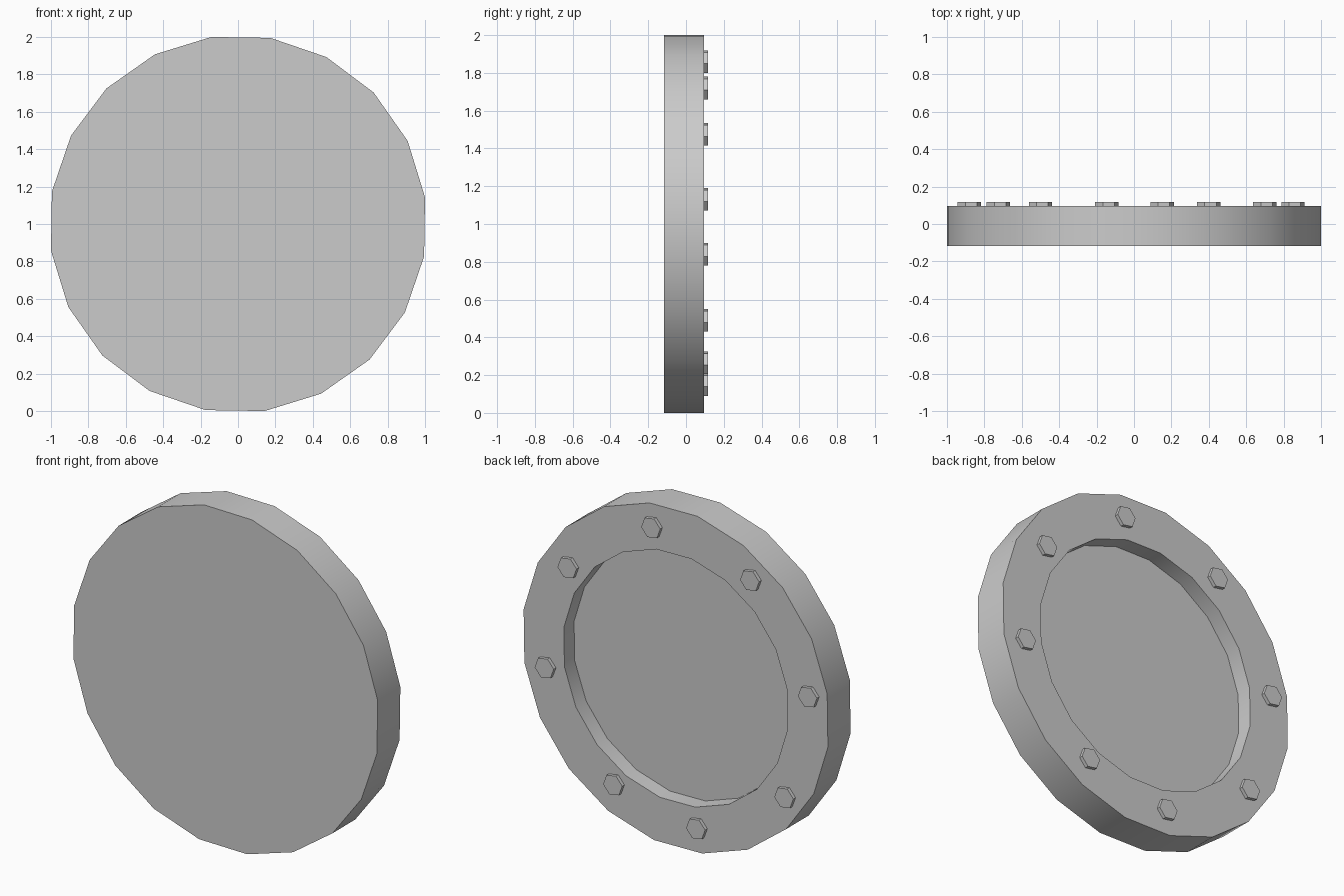
import bpy, bmesh, math
from mathutils import Vector

if "Cube" in bpy.data.objects:
    bpy.data.objects.remove(bpy.data.objects["Cube"])

CENTRE_Z = 1.0
TURN = math.radians(8.1)


def lathe_y(name, profile, sides, turn, x=0.0, z=CENTRE_Z, smooth=False):
    """Sweep (radius, y) rings around the y axis and cap both ends."""
    bm = bmesh.new()
    rings = []
    for r, y in profile:
        rings.append([bm.verts.new((r * math.cos(turn + math.tau * i / sides), y,
                                    r * math.sin(turn + math.tau * i / sides)))
                      for i in range(sides)])
    for a, b in zip(rings, rings[1:]):
        for i in range(sides):
            j = (i + 1) % sides
            bm.faces.new((a[i], a[j], b[j], b[i]))
    bm.faces.new(rings[0])
    bm.faces.new(rings[-1])
    bmesh.ops.recalc_face_normals(bm, faces=bm.faces)
    mesh = bpy.data.meshes.new(name)
    bm.to_mesh(mesh)
    bm.free()
    obj = bpy.data.objects.new(name, mesh)
    obj.location = Vector((x, 0, z))
    bpy.context.collection.objects.link(obj)
    if smooth:
        bpy.context.view_layer.objects.active = obj
        obj.select_set(True)
        bpy.ops.object.shade_smooth_by_angle(angle=math.radians(30))
        obj.select_set(False)
    return obj


# Round cover: closed front, raised rim and recessed floor at the back
lathe_y("round_cover",
        [(1.01, -0.117), (1.01, 0.096), (0.743, 0.096), (0.743, 0.0)],
        20, TURN, smooth=True)

# Hex bolts, slightly unevenly placed around the rim (x, z from the centre)
bolts = [(0.15, 0.86), (-0.50, 0.72), (-0.88, 0.13), (-0.725, -0.51),
         (-0.145, -0.85), (0.40, -0.735), (0.85, -0.16), (0.70, 0.475)]
for n, (bx, bz) in enumerate(bolts, 1):
    lathe_y(f"hex_bolt_{n}", [(0.0635, 0.08), (0.0635, 0.117)], 6,
            TURN - math.radians(18), x=bx, z=CENTRE_Z + bz)
